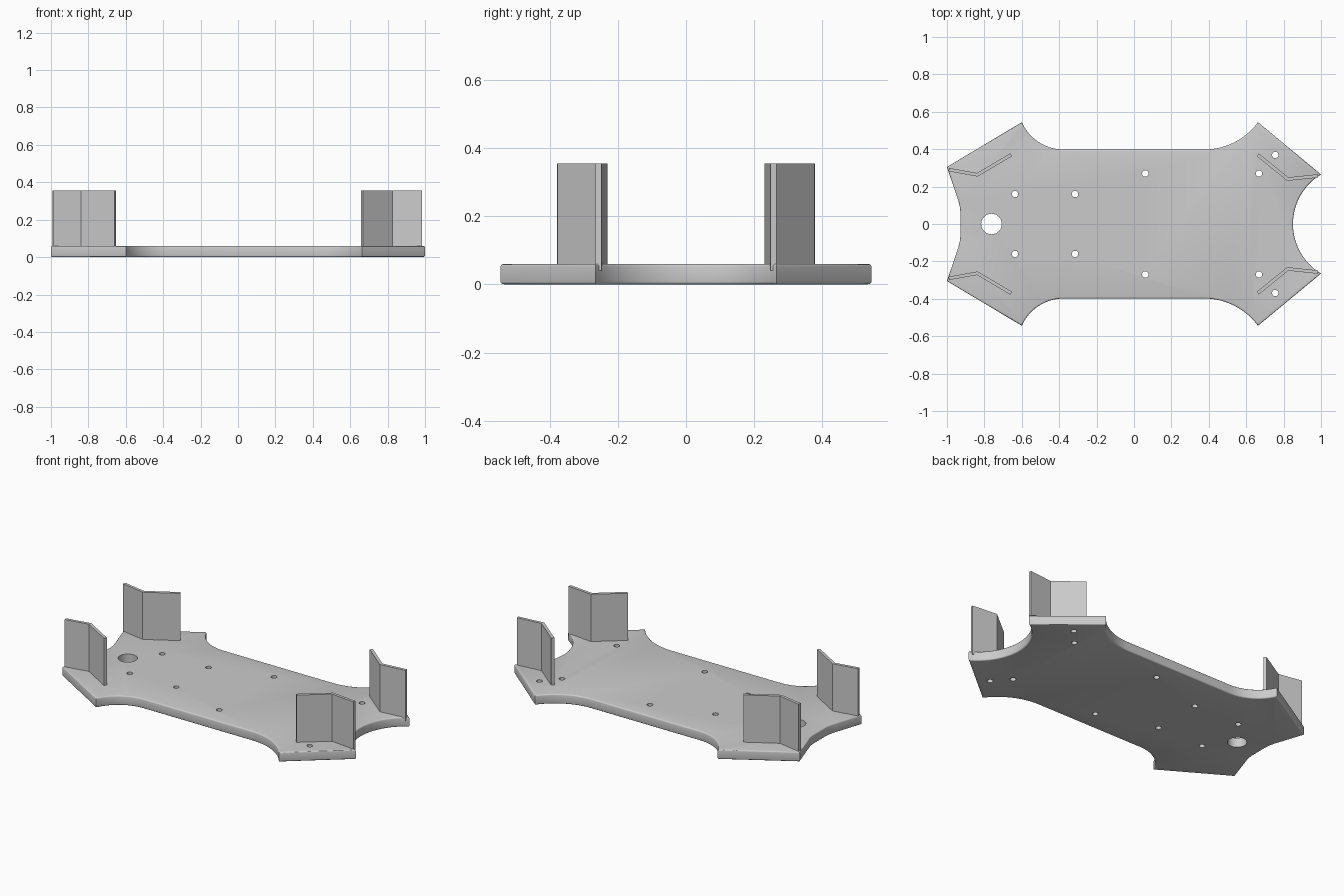
import bpy
import bmesh
from math import asin, sin, cos, radians
from mathutils import Matrix, Vector

if "Cube" in bpy.data.objects:
    bpy.data.objects.remove(bpy.data.objects["Cube"])

THICK = 0.06
WALL_TOP = 0.355
WALL = 0.018

grey = bpy.data.materials.new("plain grey")
grey.use_nodes = True
colour = (0.6, 0.6, 0.6, 1)
grey.diffuse_color = colour
grey.node_tree.nodes["Principled BSDF"].inputs["Base Color"].default_value = colour


def add_object(name, bm):
    bmesh.ops.recalc_face_normals(bm, faces=bm.faces)
    mesh = bpy.data.meshes.new(name)
    bm.to_mesh(mesh)
    bm.free()
    mesh.materials.append(grey)
    obj = bpy.data.objects.new(name, mesh)
    bpy.context.collection.objects.link(obj)
    return obj


def prism(points, z0, z1):
    """Extrude a closed flat outline between two heights."""
    bm = bmesh.new()
    face = bm.faces.new([bm.verts.new((x, y, z0)) for x, y in points])
    new = bmesh.ops.extrude_face_region(bm, geom=[face])["geom"]
    verts = [v for v in new if isinstance(v, bmesh.types.BMVert)]
    bmesh.ops.translate(bm, verts=verts, vec=(0, 0, z1 - z0))
    return bm


def fillet(x, y, run, rise, side, steps=14):
    """Arc leaving the straight side at (x, y) and climbing to a pointed arm."""
    r = (run ** 2 + rise ** 2) / (2 * rise)
    sweep = asin(run / r)
    return [(x + side * r * sin(sweep * i / steps),
             y + r - r * cos(sweep * i / steps)) for i in range(steps + 1)]


# Half outline, from the left notch round to the right notch
half = [(-0.928, 0.065), (-0.931, 0.09), (-0.938, 0.12), (-1.0, 0.305)]
half += fillet(-0.375, 0.398, 0.225, 0.146, -1)[::-1]
half += fillet(0.374, 0.398, 0.289, 0.146, 1)
notch = fillet(0, 0.85, 0.265, 0.15, 1)
half += [(y, x) for x, y in notch[::-1]]
outline = half + [(x, -y) for x, y in half[::-1] if y > 0.001]

# Base plate with softened rims
bm = prism(outline, 0, THICK)
rims = [e for e in bm.edges if abs(e.verts[0].co.z - e.verts[1].co.z) < 1e-5]
bmesh.ops.bevel(bm, geom=rims, offset=0.008, segments=3, profile=0.5,
                affect='EDGES', clamp_overlap=False)
plate = add_object("base_plate", bm)

# Drilled holes, mirrored front to back
holes = [(-0.762, 0, 0.055)]
for x, y in [(0.06, 0.27), (0.668, 0.27), (0.755, 0.369),
             (-0.636, 0.16), (-0.315, 0.16)]:
    holes += [(x, y, 0.017), (x, -y, 0.017)]
bm = bmesh.new()
for x, y, r in holes:
    bmesh.ops.create_cone(bm, cap_ends=True, segments=32, radius1=r, radius2=r,
                          depth=0.3, matrix=Matrix.Translation((x, y, 0)))
cutter = add_object("hole_cutter", bm)
cutter.hide_render = True

mod = plate.modifiers.new("holes", 'BOOLEAN')
mod.operation = 'DIFFERENCE'
mod.solver = 'EXACT'
mod.object = cutter
bpy.context.view_layer.objects.active = plate
plate.select_set(True)
bpy.ops.object.modifier_apply(modifier=mod.name)
bpy.data.objects.remove(cutter)
bpy.ops.object.shade_smooth_by_angle(angle=radians(35))


def wall_outline(a, b, c):
    """Thin bent strip with a mitred corner along three points."""
    a, b, c = Vector(a), Vector(b), Vector(c)
    d1, d2 = (b - a).normalized(), (c - b).normalized()
    n1, n2 = Vector((-d1.y, d1.x)), Vector((-d2.y, d2.x))
    mid = (n1 + n2).normalized()
    h = WALL / 2
    shift = [n1 * h, mid * (h / mid.dot(n1)), n2 * h]
    path = list(zip((a, b, c), shift))
    return [p + s for p, s in path] + [p - s for p, s in path[::-1]]


# Bent corner walls
paths = {"right": [(-0.99, 0.291), (-0.838, 0.263), (-0.657, 0.37)],
         "left": [(0.984, 0.257), (0.822, 0.24), (0.662, 0.37)]}
for side, path in paths.items():
    for end, s in (("back", 1), ("front", -1)):
        points = wall_outline(*[(x, s * y) for x, y in path])
        add_object(f"{end}_{side}_corner_wall", prism(points, THICK - 0.02, WALL_TOP))
